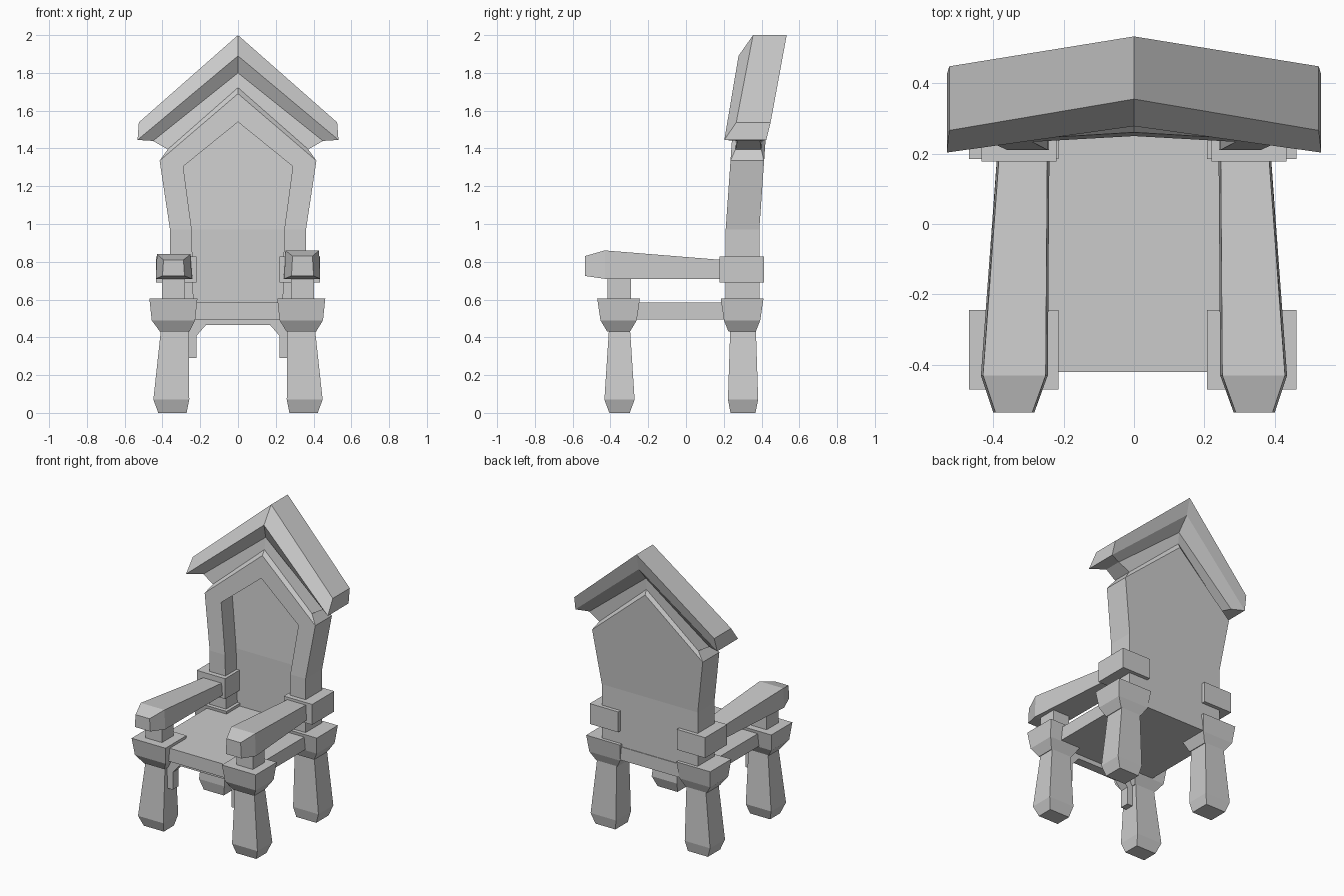
import bpy, bmesh

cube = bpy.data.objects.get("Cube")
if cube:
    bpy.data.objects.remove(cube, do_unlink=True)

grey = bpy.data.materials.new("plain_grey")
grey.use_nodes = True
COLOUR = (0.6, 0.6, 0.6, 1)
grey.diffuse_color = COLOUR
grey.node_tree.nodes["Principled BSDF"].inputs["Base Color"].default_value = COLOUR


def finish(name, bm):
    bmesh.ops.recalc_face_normals(bm, faces=bm.faces)
    mesh = bpy.data.meshes.new(name)
    bm.to_mesh(mesh)
    bm.free()
    mesh.materials.append(grey)
    obj = bpy.data.objects.new(name, mesh)
    bpy.context.collection.objects.link(obj)
    return obj


def loft(name, rings, caps=True):
    """Join rings of equal point count, capping both ends."""
    bm = bmesh.new()
    rows = [[bm.verts.new(p) for p in ring] for ring in rings]
    n = len(rows[0])
    for a, b in zip(rows, rows[1:]):
        for i in range(n):
            j = (i + 1) % n
            bm.faces.new((a[i], a[j], b[j], b[i]))
    if caps:
        bm.faces.new(rows[0])
        bm.faces.new(rows[-1])
    return finish(name, bm)


def rect(x0, x1, y0, y1, z):
    return [(x0, y0, z), (x1, y0, z), (x1, y1, z), (x0, y1, z)]


def box(name, x0, x1, y0, y1, z0, z1):
    return loft(name, [rect(x0, x1, y0, y1, z) for z in (z0, z1)])


def tapered(name, cy, sections):
    """Stack of rectangles: centre x, half width, half depth, height."""
    return loft(name, [rect(cx - hx, cx + hx, cy - hy, cy + hy, z)
                       for cx, hx, hy, z in sections])


# Legs, collar blocks, arms and brackets on both sides
for side, s, top in (("left", 1, 0.86), ("right", -1, 0.84)):
    shift = 0.335 if s > 0 else -0.342
    for end, cy, extra in (("front", -0.352, 0), ("rear", 0.302, 0.012)):
        tapered(f"{end}_{side}_leg", cy, [
            (s * 0.347, 0.075, 0.054 + extra, 0), (s * 0.353, 0.095, 0.08, 0.07),
            (s * 0.335, 0.073, 0.056 + extra, 0.44)])
        tapered(f"{end}_{side}_collar", cy - 0.005, [
            (s * 0.335, 0.078, 0.06 + extra, 0.43), (shift, 0.115, 0.096, 0.49),
            (shift, 0.127, 0.113, 0.605)])
    # Short post under the arm
    x0, x1 = sorted((s * 0.28, s * 0.402))
    box(f"{side}_arm_post", x0, x1, -0.415, -0.29, 0.59, 0.74)
    # Arm widening toward a chamfered front end
    stations = [(0.24, 0.385, 0.25, 0.71, top - 0.055),
                (0.245, 0.435, -0.43, 0.71, top),
                (0.283, 0.40, -0.535, 0.725, top - 0.03)]
    loft(f"{side}_arm", [
        [(s * a, y, z0), (s * b, y, z0), (s * (b - 0.006), y, z1), (s * (a + 0.006), y, z1)]
        for a, b, y, z0, z1 in stations])
    x0, x1 = sorted((s * 0.22, s * 0.433))
    box(f"{side}_arm_bracket", x0, x1, 0.177, 0.413, 0.69, 0.828)

# Seat slab
box("seat", -0.365, 0.365, -0.42, 0.392, 0.495, 0.585)

# Front apron with angled corner braces
half = [(0.265, 0.5), (0.265, 0.29), (0.22, 0.29), (0.22, 0.408), (0.17, 0.465)]
outline = half + [(-x, z) for x, z in reversed(half)]
loft("front_apron", [[(x, y, z) for x, z in outline] for y in (-0.385, -0.325)])


# Backrest: outer frame, recessed panel and flat rear
def mirrored(points):
    return points + [(-x, z) for x, z in reversed(points[:-1])]


def lean(z):
    return 0.21 + 0.07 * max(0, z - 0.97)


outer = mirrored([(0.36, 0.55), (0.36, 0.97), (0.415, 1.335), (0, 1.69)])
inner = mirrored([(0.235, 0.55), (0.245, 0.97), (0.29, 1.305), (0, 1.54)])
bm = bmesh.new()
rows = [[bm.verts.new((x, lean(z) + depth, z)) for x, z in line]
        for line, depth in ((outer, 0.178), (outer, 0), (inner, 0), (inner, 0.12))]
for a, b in zip(rows, rows[1:]):
    for i in range(6):
        bm.faces.new((a[i], a[i + 1], b[i + 1], b[i]))
for r in (rows[0], rows[-1]):
    bm.faces.new((r[0], r[1], r[5], r[6]))
    bm.faces.new((r[1], r[2], r[4], r[5]))
    bm.faces.new((r[2], r[3], r[4]))
bm.faces.new([r[0] for r in rows] + [r[6] for r in reversed(rows)])
finish("backrest", bm)


# Gabled crown: bevel, flared neck and overhanging roof
def gable(x, z, y0, y1, peak, p0, p1):
    return [(-x, y0, z), (0, p0, peak), (x, y0, z),
            (x, y1, z), (0, p1, peak), (-x, y1, z)]


crown = [gable(0.415, 1.335, 0.2355, 0.4135, 1.69, 0.2604, 0.4384),
         gable(0.372, 1.395, 0.262, 0.398, 1.722, 0.283, 0.424),
         gable(0.45, 1.44, 0.272, 0.392, 1.80, 0.297, 0.43),
         gable(0.532, 1.445, 0.203, 0.425, 1.89, 0.278, 0.505),
         gable(0.525, 1.538, 0.266, 0.448, 2.0, 0.355, 0.533)]
roof = loft("gabled_crown", crown, caps=False)
bm = bmesh.new()
bm.from_mesh(roof.data)
bm.verts.ensure_lookup_table()
v = bm.verts[-6:]
bm.faces.new((v[0], v[1], v[4], v[5]))
bm.faces.new((v[1], v[2], v[3], v[4]))
bmesh.ops.recalc_face_normals(bm, faces=bm.faces)
bm.to_mesh(roof.data)
bm.free()
